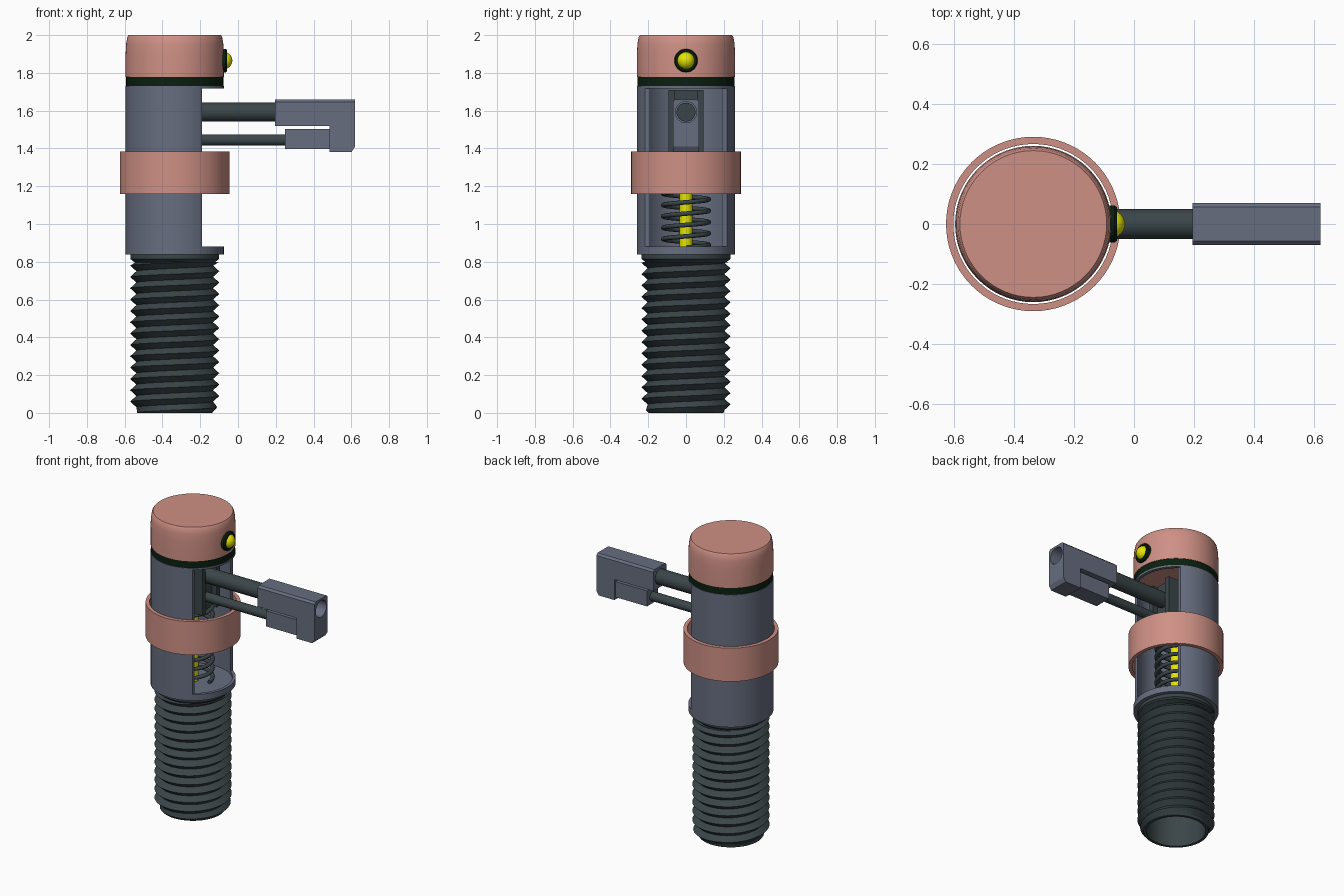
import bpy, bmesh, math
from mathutils import Matrix, Vector

if "Cube" in bpy.data.objects:
    bpy.data.objects.remove(bpy.data.objects["Cube"])

AX = -0.335  # x of the main cylinder axis


def material(name, col):
    m = bpy.data.materials.new(name)
    m.diffuse_color = (*col, 1)
    m.use_nodes = True
    m.node_tree.nodes["Principled BSDF"].inputs["Base Color"].default_value = m.diffuse_color
    return m


SALMON = material("salmon", (0.62, 0.28, 0.235))
STEEL = material("blue grey", (0.135, 0.155, 0.215))
DARK = material("dark grey", (0.043, 0.060, 0.066))
YELLOW = material("yellow", (0.78, 0.78, 0.0))
GREEN = material("dark green", (0.003, 0.014, 0.005))


def finish(name, bm, mat, angle=35):
    bmesh.ops.recalc_face_normals(bm, faces=bm.faces)
    me = bpy.data.meshes.new(name)
    bm.to_mesh(me)
    bm.free()
    me.materials.append(mat)
    ob = bpy.data.objects.new(name, me)
    bpy.context.collection.objects.link(ob)
    activate(ob)
    bpy.ops.object.shade_smooth_by_angle(angle=math.radians(angle))
    return ob


def activate(ob):
    bpy.ops.object.select_all(action='DESELECT')
    ob.select_set(True)
    bpy.context.view_layer.objects.active = ob


def lathe(name, profile, mat, origin=(AX, 0, 0), along_x=False, closed=True, n=64):
    """Spin (radius, height) points; along_x lays the axis along +x."""
    bm = bmesh.new()
    rot = Matrix.Rotation(math.pi / 2, 4, 'Y') if along_x else Matrix()
    mtx = Matrix.Translation(origin) @ rot
    rings = [[bm.verts.new(mtx @ Vector((r * math.cos(2 * math.pi * i / n),
                                         r * math.sin(2 * math.pi * i / n), h)))
              for i in range(n)] for r, h in profile]
    pairs = list(zip(rings, rings[1:] + rings[:1])) if closed else list(zip(rings, rings[1:]))
    for a, b in pairs:
        for i in range(n):
            j = (i + 1) % n
            bm.faces.new((a[i], a[j], b[j], b[i]))
    if not closed:
        bm.faces.new(rings[0])
        bm.faces.new(rings[-1])
    bmesh.ops.remove_doubles(bm, verts=bm.verts, dist=1e-5)
    return finish(name, bm, mat)


def prism(name, outline, half_w, mat, bevel=0):
    """Extrude an (x, z) outline across y."""
    bm = bmesh.new()
    f = bm.faces.new([bm.verts.new((x, -half_w, z)) for x, z in outline])
    ext = bmesh.ops.extrude_face_region(bm, geom=[f])
    bmesh.ops.translate(bm, vec=(0, 2 * half_w, 0),
                        verts=[v for v in ext["geom"] if isinstance(v, bmesh.types.BMVert)])
    if bevel:
        edges = [e for e in bm.edges if abs(e.verts[0].co.y - e.verts[1].co.y) < 1e-6
                 and abs(e.verts[0].co.z - e.verts[1].co.z) < 1e-6
                 and e.verts[0].co.z > 1.65]
        bmesh.ops.bevel(bm, geom=edges, offset=bevel, segments=1, affect='EDGES')
    return finish(name, bm, mat, 20)


def box(name, x0, x1, half_w, z0, z1, mat):
    return prism(name, [(x0, z0), (x1, z0), (x1, z1), (x0, z1)], half_w, mat)


def cut(target, cutter):
    cutter.hide_render = True
    activate(target)
    mod = target.modifiers.new("cut", 'BOOLEAN')
    mod.operation, mod.object, mod.solver = 'DIFFERENCE', cutter, 'EXACT'
    bpy.ops.object.modifier_apply(modifier=mod.name)
    bpy.data.objects.remove(cutter)
    bpy.ops.object.shade_smooth_by_angle(angle=math.radians(30))


# Threaded shank: helical ridges, chamfered foot, hollow inside
def shank():
    bm, n, pitch, top = bmesh.new(), 64, 0.06, 0.80
    rows = []
    for k in range(-2, int(2 * top / pitch) + 3):
        row = []
        for i in range(n + 1):
            a = 2 * math.pi * i / n
            z = min(max((k / 2 + i / n) * pitch, 0), top)
            r = min(0.236 if k % 2 else 0.203, 0.198 + z * 0.9)
            row.append(bm.verts.new((AX + r * math.cos(a), r * math.sin(a), z)))
        rows.append(row)
    for a, b in zip(rows, rows[1:]):
        for i in range(n):
            if max(b[i].co.z, b[i + 1].co.z) > 0 and min(a[i].co.z, a[i + 1].co.z) < top:
                bm.faces.new((a[i], a[i + 1], b[i + 1], b[i]))
    bmesh.ops.remove_doubles(bm, verts=bm.verts, dist=1e-5)
    loose = [v for v in bm.verts if not v.link_faces]
    bmesh.ops.delete(bm, geom=loose, context='VERTS')
    return finish("threaded_shank", bm, DARK, 25)


shank()
lathe("shank_neck", [(0.18, 0.795), (0.21, 0.795), (0.235, 0.815), (0.235, 0.842), (0.18, 0.842)], DARK)
lathe("shank_bore", [(0.199, 0.0), (0.18, 0.0), (0.18, 0.82), (0.19, 0.82)], DARK)

# Hollow housing with a window cut in its right side
housing = lathe("housing", [(0.0, 0.838), (0.26, 0.838), (0.26, 1.73), (0.24, 1.73),
                            (0.24, 0.86), (0.0, 0.86)], STEEL)
cut(housing, box("window_cutter", -0.19, 0.1, 0.4, 0.88, 1.718, STEEL))

# Sliding collar
lathe("collar", [(0.29, 1.16), (0.29, 1.385), (0.266, 1.385), (0.266, 1.16)], SALMON, n=72)

# Cap and seal ring
lathe("seal_ring", [(0.257, 1.728), (0.257, 1.78), (0.235, 1.78), (0.235, 1.728)], GREEN)
lathe("cap", [(0.238, 1.735), (0.238, 1.777), (0.26, 1.777), (0.26, 1.90), (0.257, 1.955),
              (0.251, 1.99), (0.244, 2.0)], SALMON, closed=False)

# Indicator lamp with bezel
lathe("lamp_bezel", [(0.062, -0.03), (0.062, 0.01), (0.056, 0.018), (0.045, 0.018),
                     (0.045, -0.03)], GREEN, (-0.075, 0, 1.865), True, n=32)
dome = [(0.046 * math.cos(t * math.pi / 16), 0.046 * math.sin(t * math.pi / 16)) for t in range(8)]
lathe("lamp", [(0.046, -0.03)] + dome + [(0.002, 0.046)], YELLOW, (-0.076, 0, 1.865), True, False, 32)

# Slider block inside the window, with side cheeks
box("slider_block", -0.40, -0.235, 0.06, 1.36, 1.71, DARK)
for s in (-1, 1):
    cheek = box("slider_cheek", -0.40, -0.20, 0.017, 1.36, 1.71, DARK)
    cheek.location.y = s * 0.075

# Return spring and its guide pin
lathe("guide_pin", [(0.034, 0.85), (0.034, 1.37)], YELLOW, closed=False, n=24)


def spring():
    bm, steps, z0, z1, pitch = bmesh.new(), 32, 0.875, 1.37, 0.06
    rings = []
    for i in range(int((z1 - z0) / pitch * steps) + 1):
        a = 2 * math.pi * i / steps
        ring = []
        for k in range(8):
            b = 2 * math.pi * k / 8
            r = 0.12 + 0.013 * math.cos(b)
            ring.append(bm.verts.new((AX + r * math.cos(a), r * math.sin(a),
                                      z0 + pitch * i / steps + 0.012 * math.sin(b))))
        rings.append(ring)
    for p, q in zip(rings, rings[1:]):
        for k in range(8):
            bm.faces.new((p[k], p[(k + 1) % 8], q[(k + 1) % 8], q[k]))
    bm.faces.new(rings[0])
    bm.faces.new(rings[-1])
    finish("return_spring", bm, DARK, 60)


spring()

# Lever rods
lathe("upper_rod", [(0.05, 0), (0.05, 0.77)], DARK, (AX, 0, 1.592), True, False, 32)
lathe("lower_rod", [(0.03, 0), (0.03, 0.62)], DARK, (AX, 0, 1.445), True, False, 24)

# Handle: hooked grip with an open bore, plus the trigger block below it
grip = prism("handle_grip", [(0.195, 1.52), (0.485, 1.52), (0.485, 1.382), (0.602, 1.382),
                             (0.62, 1.41), (0.62, 1.66), (0.195, 1.66)], 0.07, STEEL, 0.013)
cut(grip, lathe("bore_cutter", [(0.056, 0), (0.056, 0.4)], STEEL, (0.42, 0, 1.592), True, False, 32))
box("handle_trigger", 0.25, 0.49, 0.058, 1.397, 1.502, STEEL)
